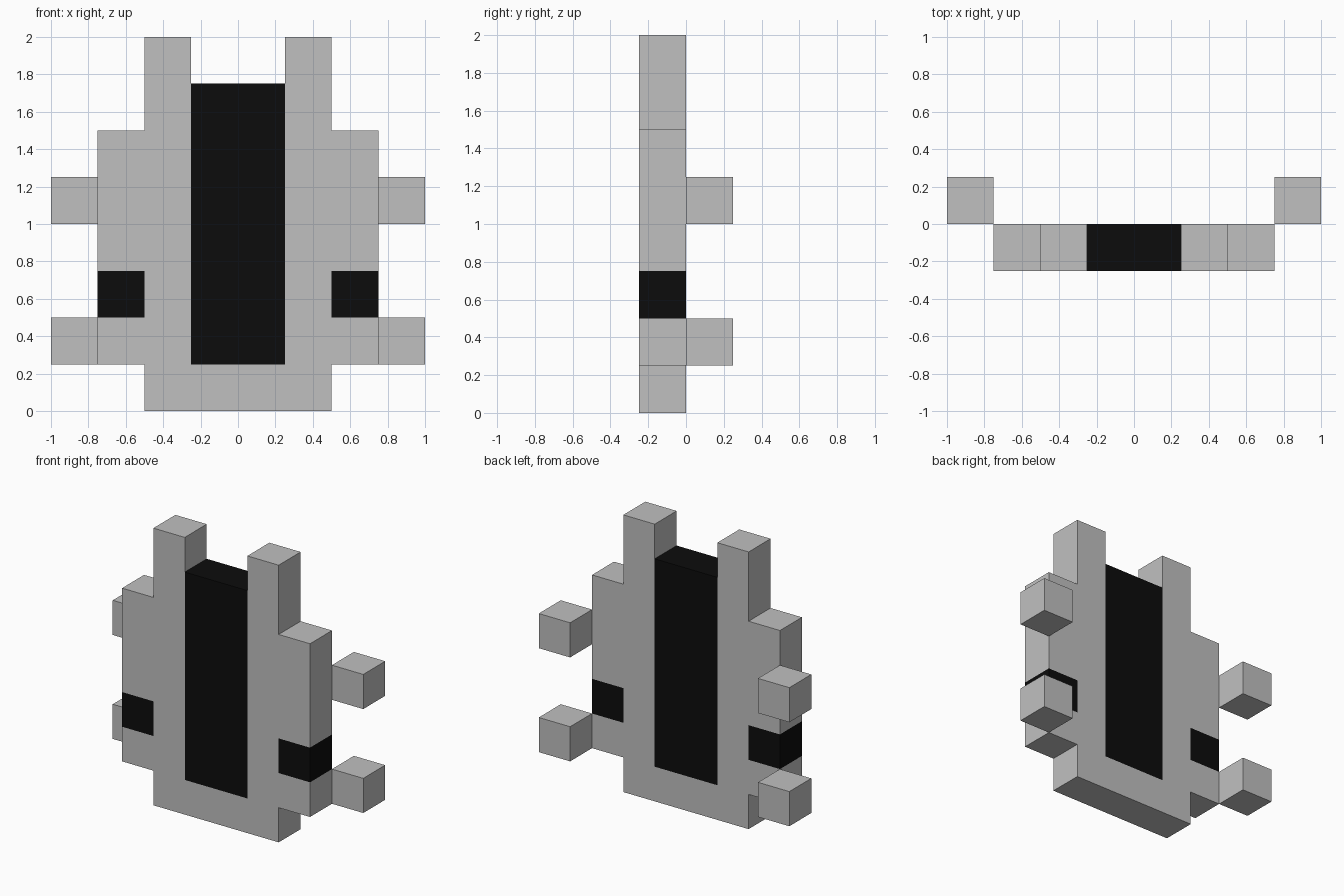
import bpy, bmesh

if "Cube" in bpy.data.objects:
    bpy.data.objects.remove(bpy.data.objects["Cube"])


def material(name, value):
    mat = bpy.data.materials.new(name)
    mat.diffuse_color = (value, value, value, 1)
    mat.use_nodes = True
    mat.node_tree.nodes["Principled BSDF"].inputs["Base Color"].default_value = mat.diffuse_color
    return mat


grey = material("light grey", 0.527)
black = material("black", 0.0037)


def prism(name, outline, y0, y1, mat):
    """Extrude an x/z outline from y0 to y1."""
    bm = bmesh.new()
    face = bm.faces.new([bm.verts.new((x, y0, z)) for x, z in outline])
    ext = bmesh.ops.extrude_face_region(bm, geom=[face], use_keep_orig=True)
    verts = [v for v in ext["geom"] if isinstance(v, bmesh.types.BMVert)]
    bmesh.ops.translate(bm, verts=verts, vec=(0, y1 - y0, 0))
    bmesh.ops.recalc_face_normals(bm, faces=bm.faces)
    mesh = bpy.data.meshes.new(name)
    bm.to_mesh(mesh)
    bm.free()
    mesh.materials.append(mat)
    obj = bpy.data.objects.new(name, mesh)
    bpy.context.collection.objects.link(obj)
    return obj


def rect(x0, x1, z0, z1):
    return [(x0, z0), (x1, z0), (x1, z1), (x0, z1)]


# Stepped body frame: right half of the outline, mirrored to the left
half = [(0.5, 0), (0.5, 0.25), (0.75, 0.25), (0.75, 0.5), (0.5, 0.5),
        (0.5, 0.75), (0.75, 0.75), (0.75, 1.5), (0.5, 1.5), (0.5, 2),
        (0.25, 2), (0.25, 0.25)]
prism("body_frame", half + [(-x, z) for x, z in reversed(half)], -0.25, 0, grey)

# Black centre panel, running through the full thickness
prism("centre_panel", rect(-0.25, 0.25, 0.25, 1.75), -0.25, 0, black)

# Black side blocks and the four cubes at the back corners
for side, s in (("right", 1), ("left", -1)):
    def span(a, b):
        return sorted((s * a, s * b))
    prism(f"side_block_{side}", rect(*span(0.5, 0.75), 0.5, 0.75), -0.25, 0, black)
    for level, z in (("lower", 0.25), ("upper", 1.0)):
        prism(f"{level}_cube_{side}", rect(*span(0.75, 1), z, z + 0.25), 0, 0.25, grey)
